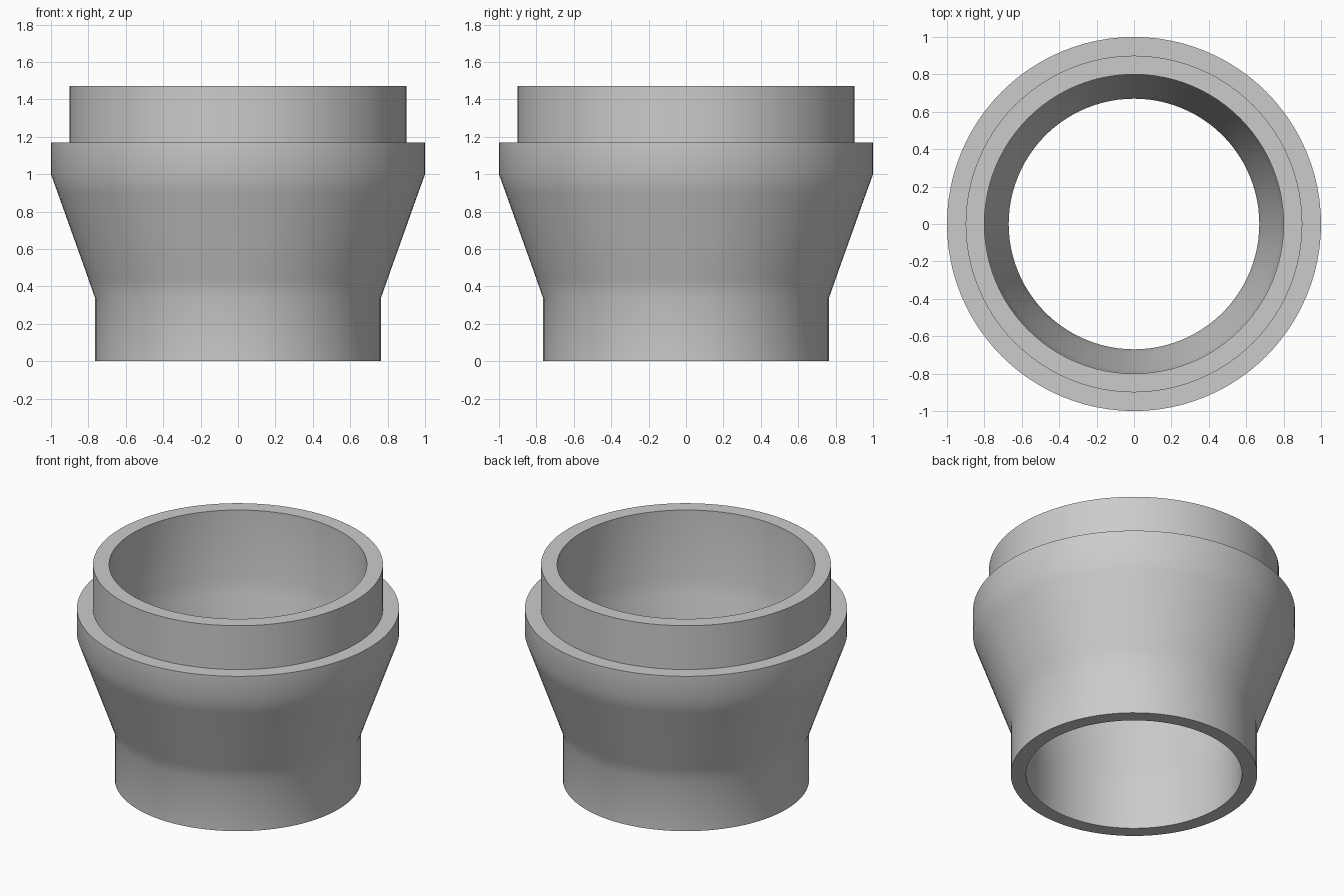
import bpy
import bmesh
import math

cube = bpy.data.objects.get("Cube")
if cube:
    bpy.data.objects.remove(cube, do_unlink=True)

SEGMENTS = 96

# Plain grey material
grey = bpy.data.materials.new("plain_grey")
grey.use_nodes = True
colour = (0.6, 0.6, 0.6, 1)
grey.diffuse_color = colour
grey.node_tree.nodes["Principled BSDF"].inputs["Base Color"].default_value = colour

# Closed wall section (radius, height): outside going up, then bore going down
section = [
    (0.765, 0), (0.765, 0.34), (0.80, 0.44), (0.964, 0.90), (1, 1), (1, 1.17),
    (0.90, 1.17), (0.90, 1.47),
    (0.80, 1.47), (0.80, 1.0), (0.78, 0.90), (0.69, 0.44), (0.67, 0.34), (0.67, 0),
]


def lathe(name, points, material):
    """Revolve a closed section around the z axis."""
    bm = bmesh.new()
    verts = [bm.verts.new((r, 0, z)) for r, z in points]
    edges = [bm.edges.new((a, b)) for a, b in zip(verts, verts[1:] + verts[:1])]
    bmesh.ops.spin(bm, geom=verts + edges, cent=(0, 0, 0), axis=(0, 0, 1),
                   angle=math.tau, steps=SEGMENTS, use_merge=True)
    bmesh.ops.remove_doubles(bm, verts=bm.verts, dist=0.0001)
    bmesh.ops.recalc_face_normals(bm, faces=bm.faces)
    mesh = bpy.data.meshes.new(name)
    bm.to_mesh(mesh)
    bm.free()
    mesh.materials.append(material)
    obj = bpy.data.objects.new(name, mesh)
    bpy.context.collection.objects.link(obj)
    return obj


# Stepped reducer sleeve
sleeve = lathe("reducer_sleeve", section, grey)
bpy.ops.object.select_all(action="DESELECT")
sleeve.select_set(True)
bpy.context.view_layer.objects.active = sleeve
bpy.ops.object.shade_smooth_by_angle(angle=math.radians(30))
